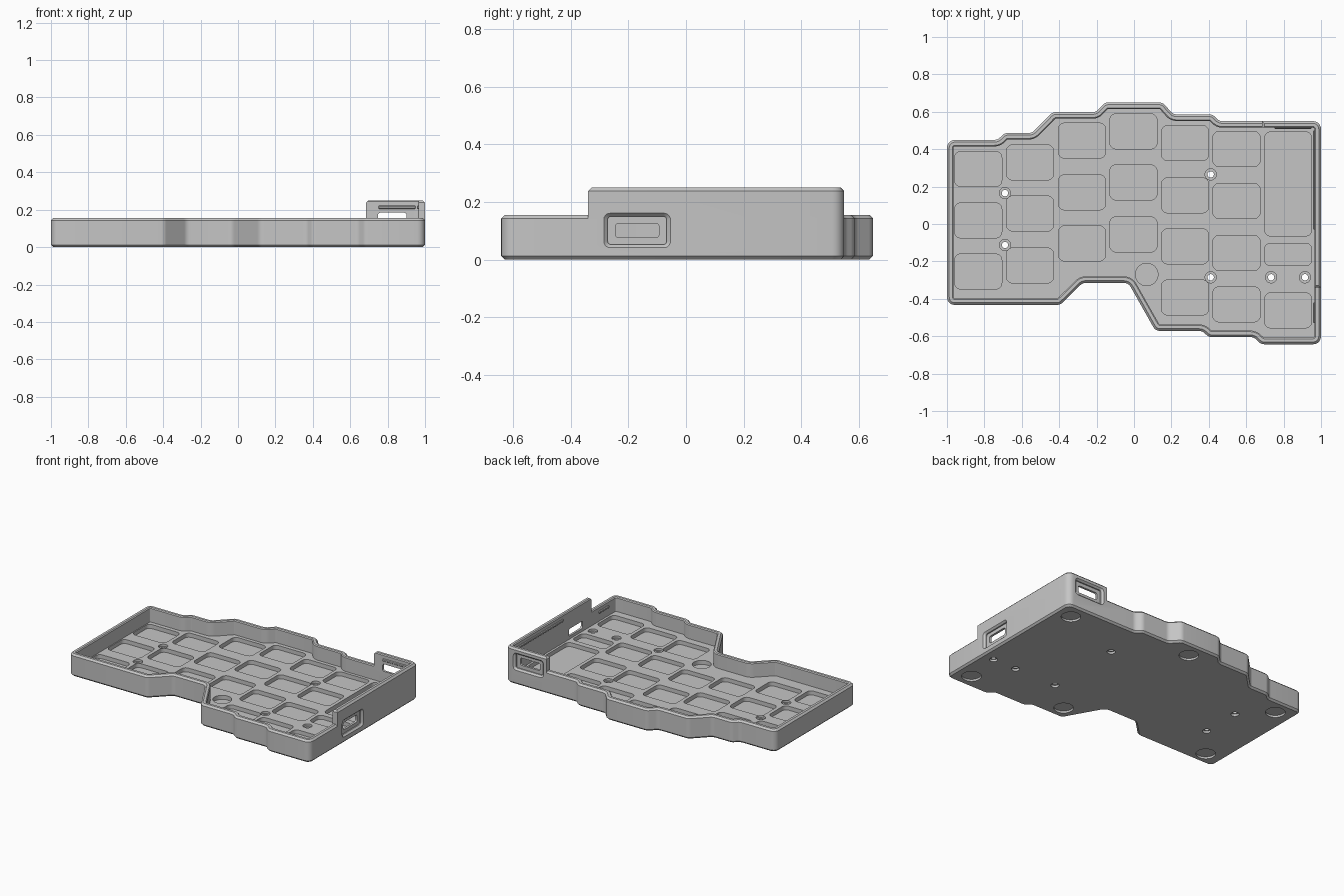
import bpy, bmesh, math
from mathutils import Vector, Matrix

if "Cube" in bpy.data.objects:
    bpy.data.objects.remove(bpy.data.objects["Cube"])

grey = bpy.data.materials.new("case_grey")
grey.diffuse_color = (0.56, 0.56, 0.56, 1)
grey.use_nodes = True
grey.node_tree.nodes["Principled BSDF"].inputs["Base Color"].default_value = grey.diffuse_color

WALL, CH = 0.035, 0.012        # wall thickness, edge chamfer
RIM, TALL, FLOOR, POCKET = 0.155, 0.25, 0.055, 0.027


def fillet(pts, r, seg=5):
    """Round every corner of a closed counter-clockwise polygon."""
    out = []
    for i, p in enumerate(pts):
        p = Vector(p)
        a = (Vector(pts[i - 1]) - p).normalized()
        b = (Vector(pts[(i + 1) % len(pts)]) - p).normalized()
        half = a.angle(b) / 2
        c = p + (a + b).normalized() * (r / math.sin(half))
        t = r / math.tan(half)
        va, vb = p + a * t - c, p + b * t - c
        turn = math.atan2(va.x * vb.y - va.y * vb.x, va.dot(vb))
        for k in range(seg + 1):
            out.append(c + Matrix.Rotation(turn * k / seg, 2) @ va)
    return out


def inset(pts, d):
    """Move a counter-clockwise polyline inwards by d."""
    out = []
    for i, p in enumerate(pts):
        a = (p - pts[i - 1]).normalized()
        b = (pts[(i + 1) % len(pts)] - p).normalized()
        na, nb = Vector((-a.y, a.x)), Vector((-b.y, b.x))
        n = (na + nb).normalized()
        out.append(p + n * (d / n.dot(na)))
    return out


def circle(r, n=32):
    return [Vector((r * math.cos(2 * math.pi * k / n), r * math.sin(2 * math.pi * k / n))) for k in range(n)]


def rounded_rect(w, h, r):
    w, h = w / 2, h / 2
    return fillet([(-w, -h), (w, -h), (w, h), (-w, h)], r, 5)


def loft(bm, rings, mat=Matrix(), closed=False):
    """Skin a list of (polyline, z) rings; cap the ends unless closed."""
    vs = [[bm.verts.new(mat @ Vector((p.x, p.y, z))) for p in pts] for pts, z in rings]
    pairs = list(zip(vs, vs[1:])) + ([(vs[-1], vs[0])] if closed else [])
    for lo, hi in pairs:
        for i in range(len(lo)):
            j = (i + 1) % len(lo)
            bm.faces.new((lo[i], lo[j], hi[j], hi[i]))
    if not closed:
        bm.faces.new(vs[0][::-1])
        bm.faces.new(vs[-1])


def box(bm, lo, hi, bevel=0):
    lo, hi = Vector(lo), Vector(hi)
    m = Matrix.Translation((lo + hi) / 2) @ Matrix.Diagonal((*(hi - lo), 1))
    vs = bmesh.ops.create_cube(bm, size=1, matrix=m)["verts"]
    if bevel:
        es = list({e for v in vs for e in v.link_edges})
        bmesh.ops.bevel(bm, geom=es, offset=bevel, segments=1, affect="EDGES")


def finish(name, bm):
    bmesh.ops.recalc_face_normals(bm, faces=bm.faces[:])
    if bm.calc_volume(signed=True) < 0:
        bmesh.ops.reverse_faces(bm, faces=bm.faces[:])
    me = bpy.data.meshes.new(name)
    bm.to_mesh(me)
    bm.free()
    me.materials.append(grey)
    ob = bpy.data.objects.new(name, me)
    bpy.context.collection.objects.link(ob)
    return ob


def volume(me):
    bm = bmesh.new()
    bm.from_mesh(me)
    v = bm.calc_volume(signed=True)
    bm.free()
    return v


def cut(ob, cutter, op="DIFFERENCE"):
    """Boolean that moves on to the next solver if the result collapses."""
    cutter.hide_render = True
    before = volume(ob.data)
    for solver in ("MANIFOLD", "EXACT", "FLOAT"):
        mod = ob.modifiers.new("cut", "BOOLEAN")
        mod.object, mod.operation, mod.solver = cutter, op, solver
        bpy.context.view_layer.update()
        dg = bpy.context.evaluated_depsgraph_get()
        me = bpy.data.meshes.new_from_object(ob.evaluated_get(dg))
        ob.modifiers.remove(mod)
        share = volume(me) / before
        if (0.5 if op == "DIFFERENCE" else 0.02) < share < 0.9999:
            ob.data = me
            break
    cutter.hide_viewport = True


# stepped case outline
outline = fillet([
    (-1, -.433), (-.395, -.433), (-.275, -.315), (-.03, -.315), (.115, -.572), (.365, -.572),
    (.40, -.605), (.64, -.605), (.68, -.643), (1, -.643), (1, .55), (.455, .55),
    (.42, .586), (.21, .586), (.153, .65), (-.155, .65), (-.205, .598), (-.435, .598),
    (-.545, .487), (-.69, .487), (-.73, .45), (-1, .45)], 0.042)
chamfered, inner = inset(outline, CH), inset(outline, WALL)
inner_lip = inset(outline, WALL - 0.006)

# tray: outer shell, rim and cavity floor in one skin
bm = bmesh.new()
loft(bm, [(chamfered, 0), (outline, CH), (outline, RIM - CH), (chamfered, RIM),
          (inner_lip, RIM), (inner, RIM - .006), (inner, FLOOR)])
tray = finish("case_tray", bm)

# raised corner wall: same wall section, kept only around the back right corner
bm = bmesh.new()
loft(bm, [(outline, RIM - CH), (outline, TALL - CH), (chamfered, TALL), (inner_lip, TALL),
          (inner, TALL - .006), (inner, RIM - CH)], closed=True)
tall = finish("raised_corner_wall", bm)
bm = bmesh.new()
box(bm, (.685, -.34, .05), (1.2, .8, TALL + .0005), .012)
cut(tall, finish("corner_region_cutter", bm), "INTERSECT")

# switch pockets: (column centre x, row centre ys)
columns = [(-.833, (.294, .019, -.254)), (-.556, (.329, .056, -.222)), (-.278, (.446, .169, -.104)),
           (-.003, (.495, .222, -.056)), (.273, (.433, .153, -.12, -.393)),
           (.548, (.401, .123, -.155, -.43)), (.824, (-.462,))]
pockets = [(x, y, .252, .187) for x, ys in columns for y in ys]
pockets += [(.824, .214, .252, .556), (.824, -.163, .252, .12)]
bm = bmesh.new()
for x, y, w, h in pockets:
    loft(bm, [(rounded_rect(w, h, .032), POCKET), (rounded_rect(w, h, .032), .1)],
         Matrix.Translation((x, y, 0)))
# round recess beside the thumb notch
loft(bm, [(circle(.06), POCKET), (circle(.06), .1)], Matrix.Translation((.068, -.27, 0)))
cut(tray, finish("pocket_cutter", bm))

# screw holes, wider at both ends
bm = bmesh.new()
for x, y in [(-.69, .165), (-.69, -.112), (.41, .265), (.41, -.285), (.733, -.285), (.914, -.285)]:
    loft(bm, [(circle(.026), -.05), (circle(.026), .015), (circle(.017), .015),
              (circle(.017), .04), (circle(.03), .04), (circle(.03), .1)],
         Matrix.Translation((x, y, 0)))
cut(tray, finish("screw_cutter", bm))

# foot recesses underneath
bm = bmesh.new()
for x, y in [(.887, .44), (.007, .545), (-.87, .345), (-.87, -.335), (.185, -.468), (.885, -.535)]:
    loft(bm, [(circle(.062), -.05), (circle(.062), .014)], Matrix.Translation((x, y, 0)))
cut(tray, finish("foot_cutter", bm))

# plug openings: wide funnel outside, narrow slot through the wall
right = Matrix(((0, 0, 1, 1), (1, 0, 0, -.17), (0, 1, 0, .101), (0, 0, 0, 1)))
back = Matrix(((-1, 0, 0, .825), (0, 0, 1, .55), (0, 1, 0, .159), (0, 0, 0, 1)))
for side, m in (("right", right), ("back", back)):
    bm = bmesh.new()
    loft(bm, [(rounded_rect(.152, .05, .012), -.06), (rounded_rect(.152, .05, .012), -.02),
              (rounded_rect(.205, .098, .012), -.02), (rounded_rect(.205, .098, .012), -.012),
              (rounded_rect(.232, .12, .022), 0), (rounded_rect(.232, .12, .022), .05)], m)
    port = finish(side + "_port_cutter", bm)
    for ob in (tray, tall):
        port.hide_viewport = False
        cut(ob, port)

# snap ridges on the inner walls
bm = bmesh.new()
box(bm, (.75, .509, .205), (.95, .53, .222), .004)
box(bm, (.957, -.03, .205), (.98, .50, .222), .004)
box(bm, (.957, -.53, .11), (.98, -.42, .127), .004)
finish("snap_ridges", bm)

# smooth rounded corners, crisp chamfers
for ob in (tray, tall):
    bpy.ops.object.select_all(action="DESELECT")
    bpy.context.view_layer.objects.active = ob
    ob.select_set(True)
    bpy.ops.object.shade_smooth_by_angle(angle=math.radians(25))
